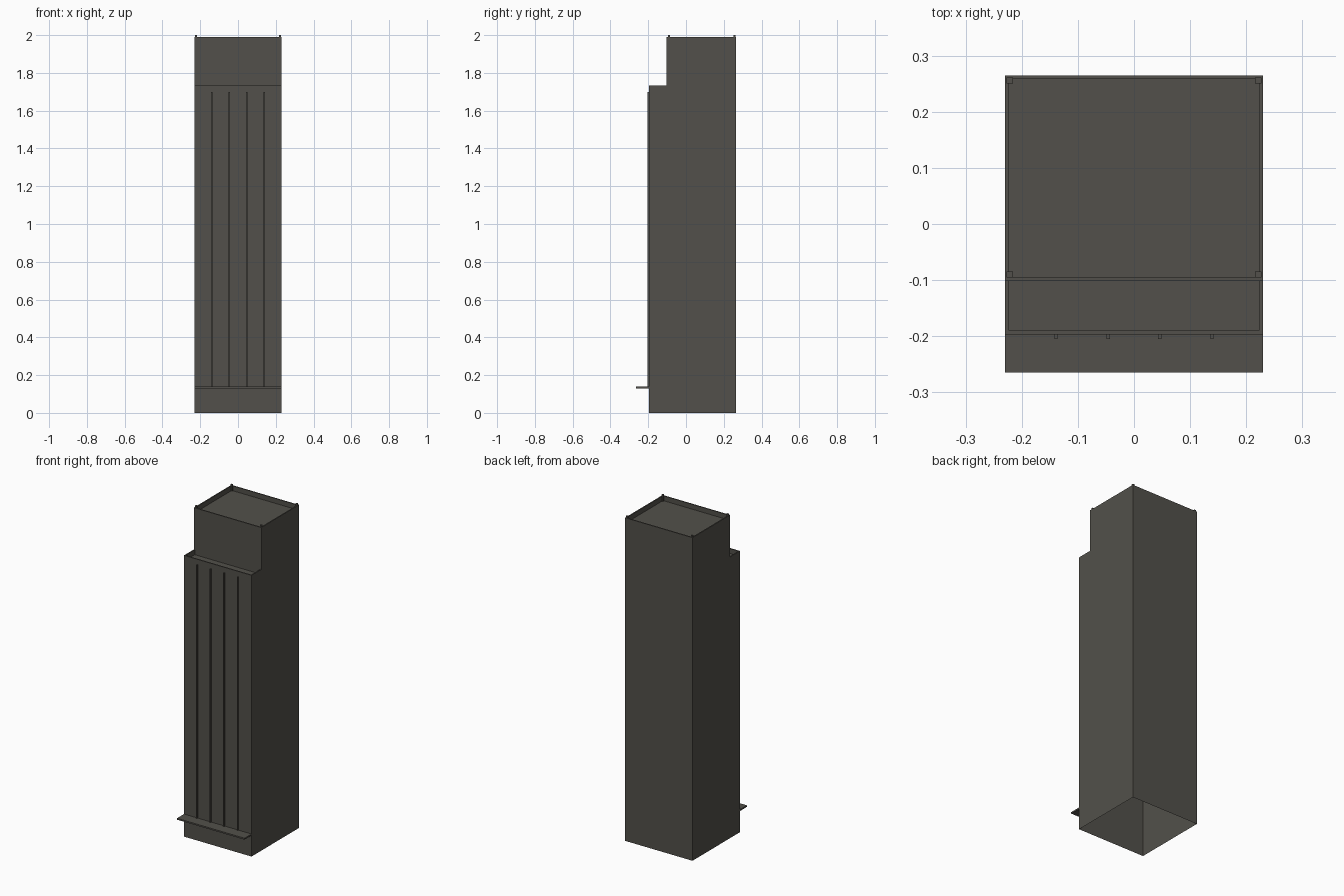
import bpy, bmesh

if "Cube" in bpy.data.objects:
    bpy.data.objects.remove(bpy.data.objects["Cube"])

W = 0.23                       # half width of the tower
FRONT, STEP, BACK = -0.197, -0.102, 0.265
TERRACE, TOP = 1.732, 1.99
RIM, DEPTH = 0.007, 0.03       # parapet thickness and height

stone = bpy.data.materials.new("dark_stone")
stone.diffuse_color = (0.085, 0.081, 0.069, 1)
stone.use_nodes = True
stone.node_tree.nodes["Principled BSDF"].inputs["Base Color"].default_value = stone.diffuse_color


def finish(bm, name):
    bmesh.ops.remove_doubles(bm, verts=bm.verts, dist=1e-5)
    bmesh.ops.recalc_face_normals(bm, faces=bm.faces)
    mesh = bpy.data.meshes.new(name)
    bm.to_mesh(mesh)
    bm.free()
    mesh.materials.append(stone)
    obj = bpy.data.objects.new(name, mesh)
    bpy.context.collection.objects.link(obj)
    return obj


def box(name, x0, x1, y0, y1, z0, z1):
    bm = bmesh.new()
    bmesh.ops.create_cube(bm, size=1)
    for v in bm.verts:
        v.co = ((x0 + x1) / 2 + v.co.x * (x1 - x0),
                (y0 + y1) / 2 + v.co.y * (y1 - y0),
                (z0 + z1) / 2 + v.co.z * (z1 - z0))
    return finish(bm, name)


def face(bm, pts):
    bm.faces.new([bm.verts.new(p) for p in pts])


def recessed_roof(bm, y0, y1, z, back_rim):
    """Flat parapet rim, inner walls and a sunken roof."""
    def ring(x, a, b, h):
        return [(-x, a, h), (x, a, h), (x, b, h), (-x, b, h)]
    outer = ring(W, y0, y1, z)
    inner = ring(W - RIM, y0 + RIM, y1 - back_rim, z)
    floor = ring(W - RIM, y0 + RIM, y1 - back_rim, z - DEPTH)
    for i in range(4):
        j = (i + 1) % 4
        if i != 2 or back_rim:
            face(bm, [outer[i], outer[j], inner[j], inner[i]])
        face(bm, [inner[i], inner[j], floor[j], floor[i]])
    face(bm, floor)


# Stepped tower shell, open underneath
bm = bmesh.new()
profile = [(FRONT, 0), (FRONT, TERRACE), (STEP, TERRACE),
           (STEP, TOP), (BACK, TOP), (BACK, 0)]
for x in (-W, W):
    face(bm, [(x, y, z) for y, z in profile])
for i in (0, 2, 4):            # front, setback and back walls
    (ya, za), (yb, zb) = profile[i], profile[i + 1]
    face(bm, [(-W, ya, za), (W, ya, za), (W, yb, zb), (-W, yb, zb)])
recessed_roof(bm, FRONT, STEP, TERRACE, 0)
recessed_roof(bm, STEP, BACK, TOP, RIM)
finish(bm, "tower_shell")

# Entrance canopy
box("canopy", -W, W, -0.265, FRONT, 0.13, 0.139)

# Vertical facade fins
for i, x in enumerate((-0.139, -0.046, 0.046, 0.139)):
    box(f"facade_fin_{i + 1}", x - 0.003, x + 0.003, -0.205, FRONT, 0.139, 1.70)

# Corner posts on the roof
for sx in (-1, 1):
    for y in (-0.09, 0.256):
        x = sx * 0.2215
        box("roof_post", x - 0.0055, x + 0.0055, y - 0.0055, y + 0.0055,
            TOP - DEPTH, 2.0)
